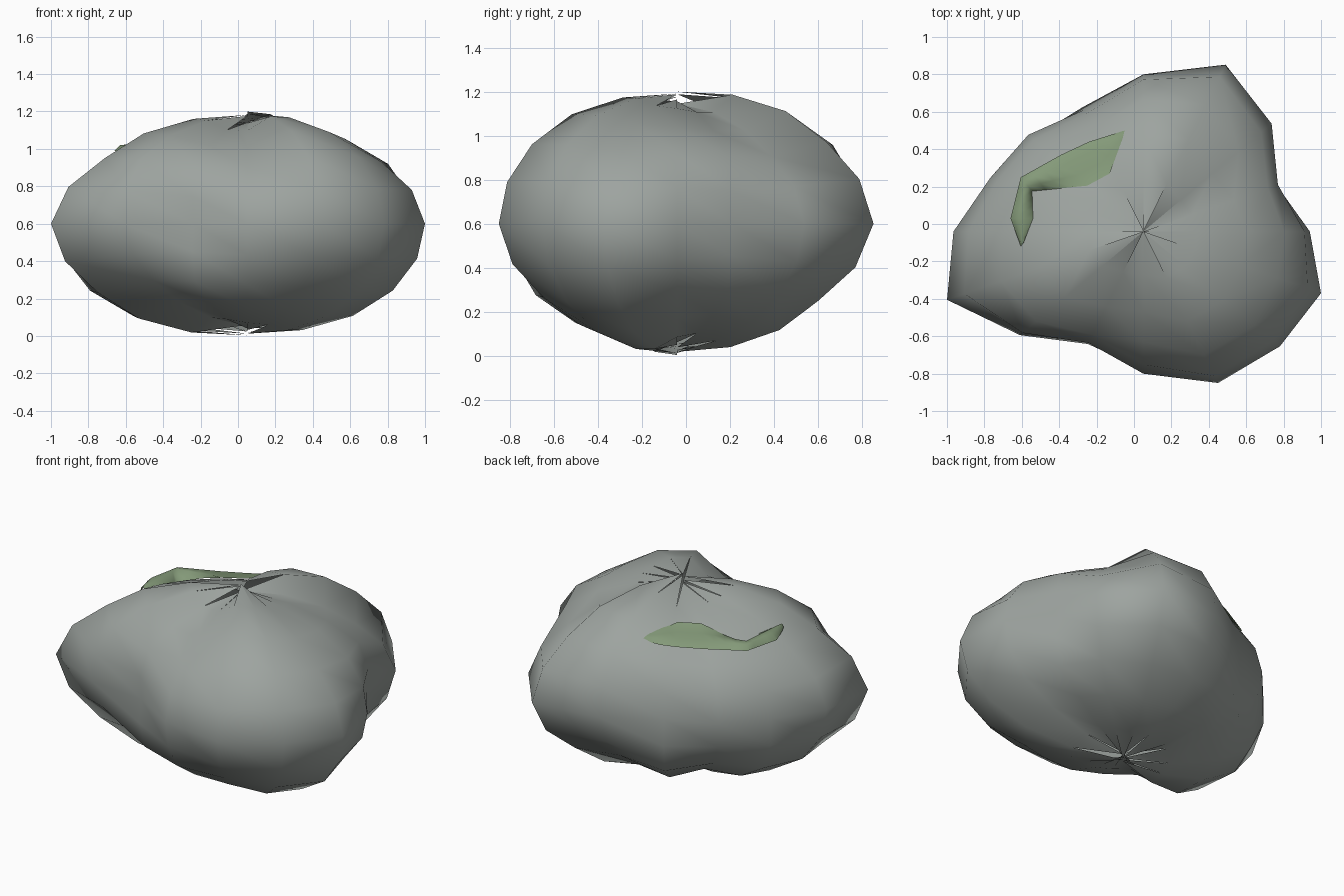
import bpy, bmesh, math
from mathutils import Vector
from mathutils.bvhtree import BVHTree

cube = bpy.data.objects.get("Cube")
if cube:
    bpy.data.objects.remove(cube, do_unlink=True)


def material(name, rgb):
    mat = bpy.data.materials.new(name)
    mat.use_nodes = True
    mat.diffuse_color = (*rgb, 1)
    mat.node_tree.nodes["Principled BSDF"].inputs["Base Color"].default_value = (*rgb, 1)
    return mat


def add_object(name, bm, mat):
    mesh = bpy.data.meshes.new(name)
    bm.to_mesh(mesh)
    mesh.materials.append(mat)
    mesh.polygons.foreach_set("use_smooth", [True] * len(mesh.polygons))
    obj = bpy.data.objects.new(name, mesh)
    bpy.context.collection.objects.link(obj)
    return obj


# Boulder: a squashed sphere; its three lobes twist forward with height
CENTRE = Vector((0.05, -0.04, 0.6))
SCALE = Vector((1, 0.84, 0.585))
UPPER = [0.93, 0.89, 0.89, 1.08, 1.04, 0.87, 0.87, 0.89,
         0.935, 1.02, 1.0, 0.88, 0.87, 1.05, 1.04, 0.96]
GIRTH = [0.89, 0.77, 0.97, 1.149, 1.0, 0.836, 0.87, 0.887,
         1.015, 1.136, 0.933, 0.757, 0.905, 1.044, 1.033, 1.028]
LOWER = [0.91, 0.87, 0.95, 1.02, 0.93, 0.99, 0.9, 1.0,
         1.04, 1.07, 0.88, 0.9, 0.945, 0.97, 1.04, 1.04]
SEGMENTS, RINGS = len(GIRTH), 10
POLE_SWELL = 0.97


def boulder_point(k, ring):
    angle = math.tau * k / SEGMENTS
    level = ring - RINGS / 2
    lat = math.pi * level / RINGS
    blend = min(abs(level) / 2, 1) ** 1.3
    end = UPPER if level > 0 else LOWER
    i = k % SEGMENTS
    swell = GIRTH[i] * (1 - blend) + end[i] * blend
    # the lobes fade toward the poles
    fade = 0.25 * max(0, abs(level) - 3)
    swell += (POLE_SWELL - swell) * fade
    p = Vector((math.cos(lat) * math.cos(angle), math.cos(lat) * math.sin(angle),
                math.sin(lat)))
    return CENTRE + p * SCALE * swell


rock = bmesh.new()
rows = [[rock.verts.new(boulder_point(k, r)) for k in range(SEGMENTS)]
        for r in range(1, RINGS)]
for k in range(SEGMENTS):
    n = (k + 1) % SEGMENTS
    for low, high in zip(rows, rows[1:]):
        rock.faces.new((high[k], low[k], low[n]))
        rock.faces.new((high[k], low[n], high[n]))
    # Pinched poles: each wedge ends at its own height
    top = rock.verts.new(boulder_point(k, RINGS))
    rock.faces.new((rows[-1][k], rows[-1][n], top))
    bottom = rock.verts.new(boulder_point(n, 0))
    rock.faces.new((rows[0][n], rows[0][k], bottom))
add_object("boulder", rock, material("grey stone", (0.34, 0.37, 0.35)))

# Moss: a nearly level shelf on the upper side, its outer rim standing proud
tree = BVHTree.FromBMesh(rock)
OUTER = [(-0.05, 0.5), (-0.24, 0.44), (-0.39, 0.37), (-0.605, 0.25),
         (-0.66, 0.03), (-0.605, -0.12)]
INNER = [(-0.06, 0.46), (-0.13, 0.27), (-0.25, 0.205), (-0.545, 0.175),
         (-0.54, 0.03), (-0.59, -0.1)]
ACROSS = [0, 0.35, 0.75, 1]
SHELF = [0, 1.025, 1.02, 0.99]
STEPS = 4


def along(path, t):
    i = min(int(t), len(path) - 2)
    return Vector(path[i]).lerp(Vector(path[i + 1]), t - i)


def on_rock(p, shelf):
    hit = tree.ray_cast(Vector((p.x, p.y, 3)), Vector((0, 0, -1)))[0]
    return Vector((p.x, p.y, max(hit.z + 0.008, shelf)))


moss = bmesh.new()
strips = []
for j in range((len(OUTER) - 1) * STEPS + 1):
    a, b = along(INNER, j / STEPS), along(OUTER, j / STEPS)
    strips.append([moss.verts.new(on_rock(a.lerp(b, s), h))
                   for s, h in zip(ACROSS, SHELF)])
for left, right in zip(strips, strips[1:]):
    for i in range(len(ACROSS) - 1):
        moss.faces.new((left[i], right[i], right[i + 1], left[i + 1]))
moss.normal_update()
if sum(f.normal.z for f in moss.faces) < 0:
    bmesh.ops.reverse_faces(moss, faces=moss.faces)
add_object("moss_patch", moss, material("moss green", (0.23, 0.32, 0.19)))
rock.free()
moss.free()
